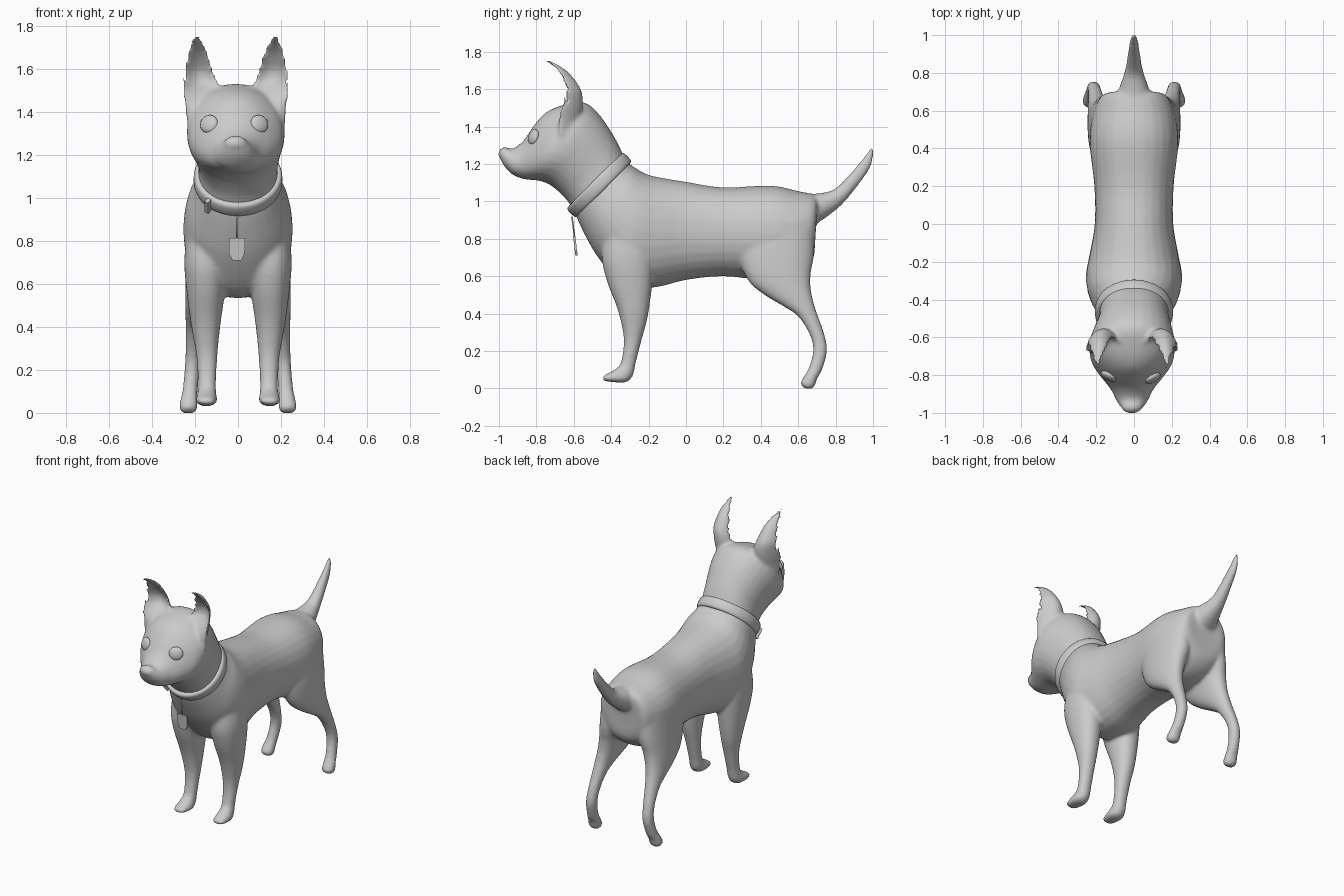
import bpy, bmesh, math
from mathutils import Vector, Matrix

if "Cube" in bpy.data.objects:
    bpy.data.objects.remove(bpy.data.objects["Cube"])


def spline(rows, steps=4):
    """Catmull-Rom interpolation of number rows."""
    pad = [rows[0]] + rows + [rows[-1]]
    out = []
    for i in range(1, len(pad) - 2):
        for k in range(steps):
            t = k / steps
            out.append([0.5 * (2 * b + (c - a) * t + (2 * a - 5 * b + 4 * c - d) * t * t
                               + (3 * b - a - 3 * c + d) * t ** 3)
                        for a, b, c, d in zip(*pad[i - 1:i + 3])])
    return out + [rows[-1]]


def skin(bm, rings, cap=True):
    loops = [[bm.verts.new(p) for p in r] for r in rings]
    n = len(loops[0])
    pairs = list(zip(loops, loops[1:]))
    if not cap:
        pairs.append((loops[-1], loops[0]))
    for a, b in pairs:
        for i in range(n):
            bm.faces.new((a[i], a[(i + 1) % n], b[(i + 1) % n], b[i]))
    if cap:
        bm.faces.new(loops[0])
        bm.faces.new(loops[-1])


def power(v, e):
    return math.copysign(abs(v) ** e, v)


def limb(bm, rows, side=1, e=0.92, n=28):
    """Loft of ovals; row = two side-view points (y1, z1, y2, z2), x, half width, taper."""
    rings = []
    for y1, z1, y2, z2, x, w, tp in spline(rows):
        ring = []
        for k in range(n):
            a = 2 * math.pi * k / n
            c, s = power(math.cos(a), e), power(math.sin(a), e)
            ring.append((side * x + w * s * (1 - tp * c),
                         (y1 + y2) / 2 + (y1 - y2) / 2 * c,
                         (z1 + z2) / 2 + (z1 - z2) / 2 * c))
        rings.append(ring)
    skin(bm, rings)


def ear(bm, rows, side, n=12):
    """Forward-facing cup; row = z, inner x, y, outer x, y, back depth, hollow depth."""
    rings = []
    for z, xi, yi, xo, yo, d, h in spline(rows):
        def arc(t, depth):
            s = math.sin(math.pi * t) ** 0.7 if 0 < t < 1 else 0
            return (side * (xi + (xo - xi) * t) - 0.01, yi + (yo - yi) * t + depth * s, z)
        rings.append([arc(k / n, d) for k in range(n + 1)] +
                     [arc(k / n, h) for k in range(n - 1, 0, -1)])
    skin(bm, rings)


def finish(bm, name, angle=None):
    bmesh.ops.recalc_face_normals(bm, faces=bm.faces)
    me = bpy.data.meshes.new(name)
    bm.to_mesh(me)
    bm.free()
    ob = bpy.data.objects.new(name, me)
    bpy.context.collection.objects.link(ob)
    for p in me.polygons:
        p.use_smooth = angle is None
    return ob


bm = bmesh.new()
# torso, neck and head in one loft, rump to muzzle
limb(bm, [
    [.70, .96, .69, .80, 0, .07, 0], [.695, 1.03, .675, .68, 0, .165, 0],
    [.60, 1.055, .58, .60, 0, .215, 0], [.45, 1.085, .42, .58, 0, .235, 0],
    [.20, 1.075, .20, .60, 0, .21, 0], [0, 1.105, 0, .58, 0, .208, 0],
    [-.15, 1.13, -.17, .54, 0, .235, 0], [-.22, 1.15, -.33, .55, 0, .255, 0],
    [-.27, 1.18, -.47, .70, 0, .24, 0], [-.30, 1.20, -.56, .86, 0, .205, 0],
    [-.33, 1.24, -.60, .955, 0, .183, 0]])
limb(bm, [
    [-.28, 1.15, -.54, .89, 0, .17, 0], [-.33, 1.24, -.60, .955, 0, .183, 0],
    [-.38, 1.34, -.64, 1.01, 0, .187, 0], [-.46, 1.46, -.69, 1.06, -.005, .21, 0],
    [-.545, 1.53, -.73, 1.09, -.01, .228, .02], [-.66, 1.515, -.78, 1.11, -.01, .215, .08],
    [-.75, 1.475, -.83, 1.115, -.01, .17, .15], [-.81, 1.41, -.87, 1.12, -.01, .13, .2],
    [-.865, 1.33, -.90, 1.13, -.01, .105, .15], [-.92, 1.285, -.93, 1.145, -.01, .088, .1],
    [-.97, 1.28, -.965, 1.18, -.01, .062, 0], [-.995, 1.26, -.985, 1.21, -.01, .03, 0]])
# tail
limb(bm, [
    [.64, 1.04, .64, .86, 0, .09, 0], [.72, 1.045, .705, .885, 0, .08, 0],
    [.80, 1.07, .83, .98, 0, .047, 0], [.89, 1.163, .938, 1.11, 0, .03, 0],
    [.955, 1.243, .99, 1.19, 0, .02, 0], [.995, 1.30, 1.005, 1.27, 0, .009, 0]])
for side in (-1, 1):
    # front leg and paw
    limb(bm, [
        [-.42, .92, -.15, .95, .14, .09, 0], [-.45, .72, -.17, .72, .15, .10, 0],
        [-.425, .58, -.18, .56, .15, .09, 0], [-.365, .42, -.205, .38, .15, .067, 0],
        [-.333, .27, -.237, .26, .145, .049, 0], [-.345, .15, -.27, .13, .144, .042, 0],
        [-.365, .115, -.283, .07, .145, .044, 0], [-.40, .09, -.32, .033, .147, .05, 0],
        [-.43, .075, -.40, .035, .148, .045, 0], [-.448, .063, -.44, .04, .148, .028, 0]], side)
    # hind leg and paw
    limb(bm, [
        [.32, .90, .68, .90, .13, .09, 0], [.28, .73, .685, .72, .145, .093, 0],
        [.33, .58, .668, .62, .165, .08, 0], [.42, .50, .667, .54, .18, .066, 0],
        [.52, .44, .68, .47, .192, .053, 0], [.60, .385, .705, .39, .20, .043, 0],
        [.66, .29, .737, .30, .208, .036, 0], [.68, .21, .755, .205, .214, .035, 0],
        [.66, .12, .73, .105, .222, .035, 0], [.628, .06, .70, .05, .229, .041, 0],
        [.612, .03, .69, .015, .231, .043, 0], [.625, .003, .67, -.003, .231, .03, 0]], side)
    # ear
    ear(bm, [
        [1.32, .10, -.67, .228, -.67, .08, -.005], [1.42, .075, -.67, .238, -.68, .10, -.005],
        [1.49, .07, -.64, .248, -.675, .10, .02], [1.54, .075, -.625, .252, -.67, .095, .055],
        [1.60, .10, -.625, .25, -.665, .082, .05], [1.68, .125, -.66, .226, -.68, .052, .02],
        [1.73, .152, -.705, .21, -.718, .028, -.004], [1.765, .174, -.765, .192, -.768, .008, -.012]],
        side)
# nose pad
bmesh.ops.create_uvsphere(bm, u_segments=24, v_segments=14, radius=1,
    matrix=Matrix.Translation((-.012, -.968, 1.255)) @ Matrix.Diagonal((.056, .036, .036, 1)))
body = finish(bm, "body")

# fuse everything into one smooth skin
m = body.modifiers.new("fuse", 'REMESH')
m.mode, m.voxel_size, m.use_smooth_shade = 'VOXEL', .011, True
m = body.modifiers.new("soften", 'SMOOTH')
m.factor, m.iterations = .5, 8

# eyes, set onto the face
bpy.context.view_layer.update()
skin_eval = body.evaluated_get(bpy.context.evaluated_depsgraph_get())
for x, name in ((-.135, "eye_right"), (.1, "eye_left")):
    hit, loc, nor, _ = skin_eval.ray_cast(Vector((x, -2, 1.345)), Vector((0, 1, 0)))
    if not hit:
        loc = Vector((x, -.79, 1.345))
    nor = Vector((.45 if x > 0 else -.45, -.85, .25))
    rot = nor.to_track_quat('Z', 'Y').to_matrix().to_4x4()
    bm = bmesh.new()
    bmesh.ops.create_uvsphere(bm, u_segments=24, v_segments=14, radius=1,
        matrix=Matrix.Translation(loc) @ rot @ Matrix.Diagonal((.045, .043, .02, 1)))
    finish(bm, name)

# collar: rounded band swept round the tilted neck
bm = bmesh.new()
u, nrm = Vector((0, .70, .71)), Vector((0, -.71, .70))
rings = []
for k in range(56):
    a = 2 * math.pi * k / 56
    out = Vector((math.cos(a), 0, 0)) + u * math.sin(a)
    mid = Vector((0, -.464, 1.088)) + Vector((.187 * math.cos(a), 0, 0)) + u * (.196 * math.sin(a))
    rings.append([mid + out * (.02 * power(math.cos(b), .7)) + nrm * (.037 * power(math.sin(b), .7))
                  for b in (2 * math.pi * j / 16 for j in range(16))])
skin(bm, rings, cap=False)
finish(bm, "collar")

# small collar buckle
bm = bmesh.new()
bmesh.ops.create_cube(bm, size=1, matrix=Matrix.Translation((-.137, -.575, .968))
    @ Matrix.Rotation(math.radians(45), 4, 'X') @ Matrix.Rotation(math.radians(-35), 4, 'Z')
    @ Matrix.Diagonal((.02, .04, .07, 1)))
finish(bm, "collar_buckle", angle=1)

# tag cord
bm = bmesh.new()
top, low = Vector((-.005, -.61, .92)), Vector((-.005, -.596, .81))
rot = (top - low).to_track_quat('Z', 'Y').to_matrix().to_4x4()
bmesh.ops.create_cone(bm, cap_ends=True, segments=10, radius1=.004, radius2=.004,
    depth=(top - low).length, matrix=Matrix.Translation((top + low) / 2) @ rot)
finish(bm, "tag_cord")

# blank shield tag
bm = bmesh.new()
outline = [(-.038, 0), (.038, 0), (.036, -.075), (.02, -.105), (-.02, -.105), (-.036, -.075)]
skin(bm, [[(x - .005, -.598 + o - z * .12, .815 + z) for x, z in outline] for o in (-.006, .006)])
finish(bm, "tag", angle=1)
